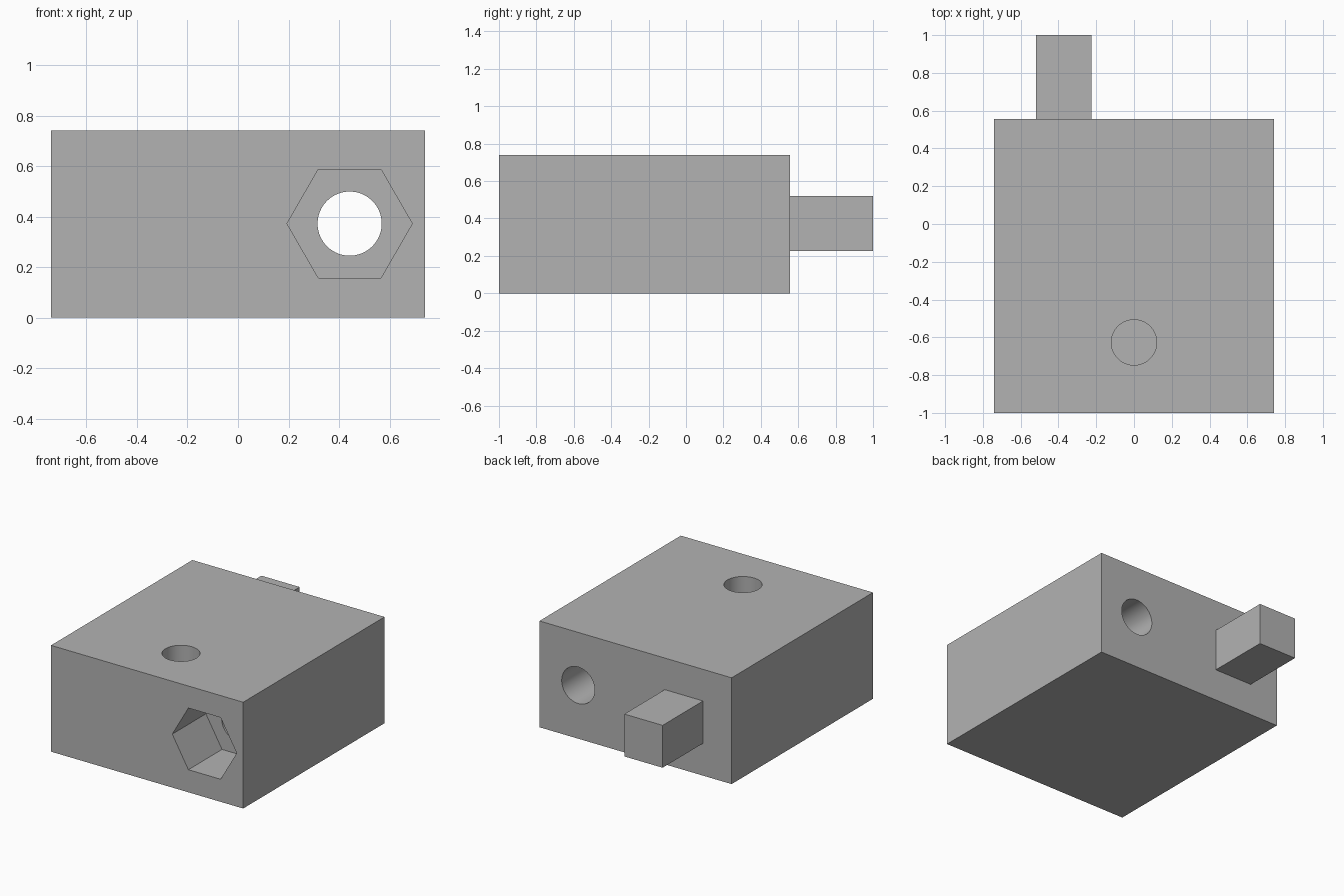
import bpy
import math

default = bpy.data.objects.get("Cube")
if default:
    bpy.data.objects.remove(default, do_unlink=True)

# Single flat grey
GREY = (0.45, 0.45, 0.45, 1.0)
grey = bpy.data.materials.new("plain grey")
grey.use_nodes = True
grey.diffuse_color = GREY
grey.node_tree.nodes["Principled BSDF"].inputs["Base Color"].default_value = GREY


def box(name, low, high):
    centre = [(a + b) / 2 for a, b in zip(low, high)]
    bpy.ops.mesh.primitive_cube_add(size=1, location=centre)
    obj = bpy.context.object
    obj.name = name
    obj.scale = [b - a for a, b in zip(low, high)]
    bpy.ops.object.transform_apply(location=False, rotation=False, scale=True)
    obj.data.materials.append(grey)
    return obj


def bore(target, name, sides, radius, depth, centre, rotation):
    """Cut a prism-shaped hole out of the target."""
    bpy.ops.mesh.primitive_cylinder_add(
        vertices=sides, radius=radius, depth=depth, location=centre, rotation=rotation)
    cutter = bpy.context.object
    cutter.name = name
    cutter.hide_render = True
    cutter.data.materials.append(grey)
    bpy.context.view_layer.objects.active = target
    cut = target.modifiers.new(name, "BOOLEAN")
    cut.operation = "DIFFERENCE"
    cut.solver = "EXACT"
    cut.object = cutter
    bpy.ops.object.modifier_apply(modifier=cut.name)
    bpy.data.objects.remove(cutter, do_unlink=True)


# Main block and the square peg on its back
block = box("block", (-0.74, -1, 0), (0.74, 0.555, 0.74))
peg = box("peg", (-0.52, 0.555, 0.225), (-0.225, 1, 0.52))

# Hexagonal socket in the front, opening into a round through hole
quarter = math.pi / 2
bore(block, "hex_socket", 6, 0.248, 0.74, (0.442, -1, 0.372), (quarter, quarter, 0))
bore(block, "through_hole", 64, 0.127, 3, (0.442, 0, 0.372), (quarter, 0, 0))

# Blind round hole in the top
bore(block, "top_hole", 64, 0.12, 0.74, (0, -0.627, 0.74), (0, 0, 0))

# Smooth bores with crisp edges
bpy.ops.object.select_all(action="DESELECT")
block.select_set(True)
bpy.context.view_layer.objects.active = block
bpy.ops.object.shade_smooth_by_angle(angle=math.radians(30))
